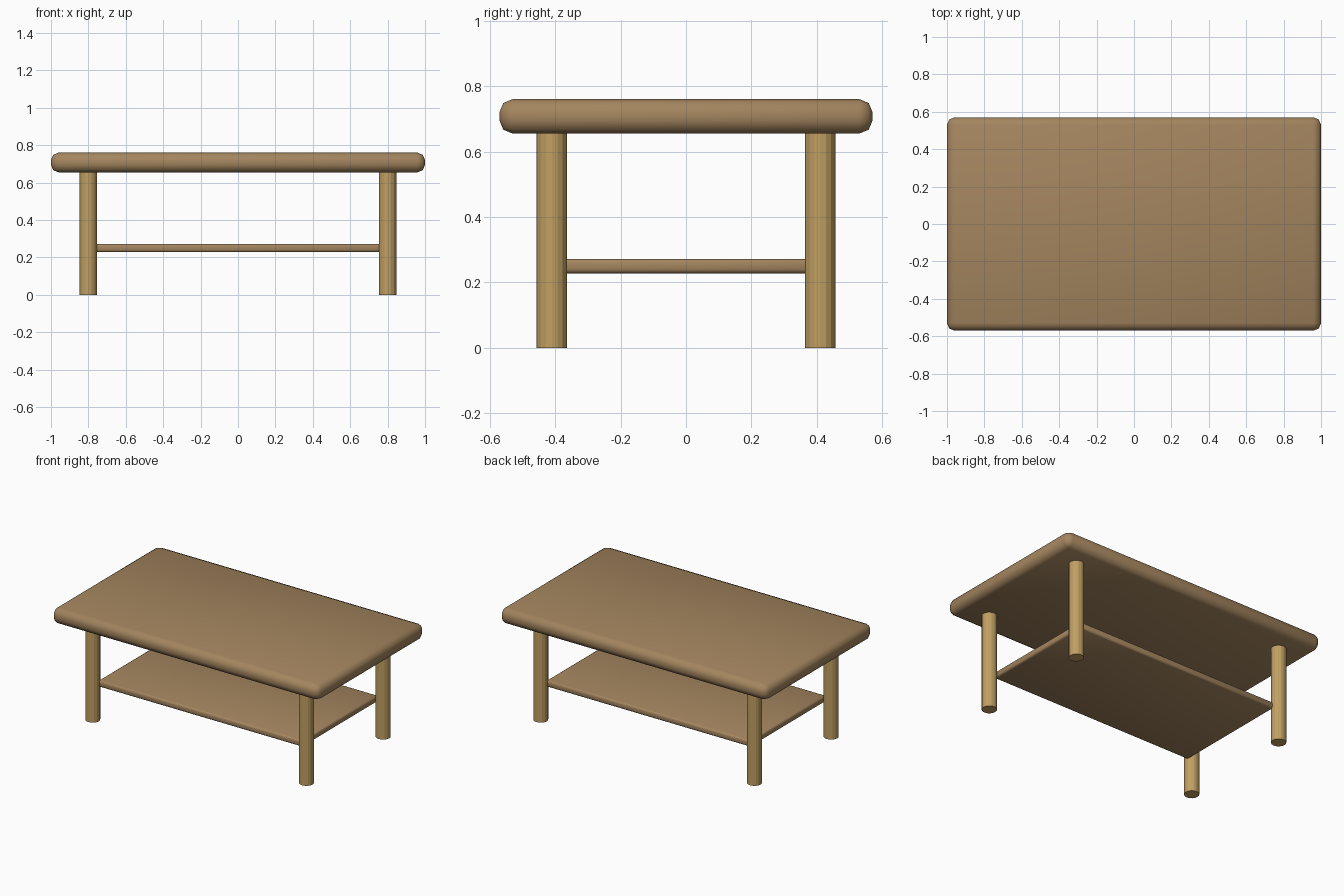
import bpy
from math import radians

cube = bpy.data.objects.get("Cube")
if cube:
    bpy.data.objects.remove(cube, do_unlink=True)


def material(name, colour):
    mat = bpy.data.materials.new(name)
    mat.use_nodes = True
    mat.diffuse_color = colour
    mat.node_tree.nodes["Principled BSDF"].inputs["Base Color"].default_value = colour
    return mat


brown_wood = material("brown wood", (0.37, 0.235, 0.114, 1))
light_wood = material("light wood", (0.53, 0.35, 0.125, 1))


def board(name, size, bottom, bevel):
    """Flat board with rounded edges."""
    bpy.ops.mesh.primitive_cube_add(size=1, location=(0, 0, bottom + size[2] / 2))
    obj = bpy.context.object
    obj.name = name
    obj.scale = size
    bpy.ops.object.transform_apply(location=False, rotation=False, scale=True)
    mod = obj.modifiers.new("rounded edges", "BEVEL")
    mod.width = bevel
    mod.segments = 2
    bpy.ops.object.modifier_apply(modifier=mod.name)
    bpy.ops.object.shade_smooth_by_angle(angle=radians(50))
    obj.data.materials.append(brown_wood)
    return obj


# Thick top and thin lower shelf
board("table_top", (2.0, 1.14, 0.105), 0.655, 0.04)
board("lower_shelf", (1.53, 0.81, 0.044), 0.228, 0.012)

# Four round legs, each ending just inside the top
LEG_HEIGHT = 0.67
for side, x in (("right", -0.8), ("left", 0.8)):
    for end, y in (("front", -0.41), ("back", 0.41)):
        bpy.ops.mesh.primitive_cylinder_add(
            vertices=16, radius=0.0465, depth=LEG_HEIGHT,
            location=(x, y, LEG_HEIGHT / 2))
        leg = bpy.context.object
        leg.name = f"{end}_{side}_leg"
        leg.data.materials.append(light_wood)
